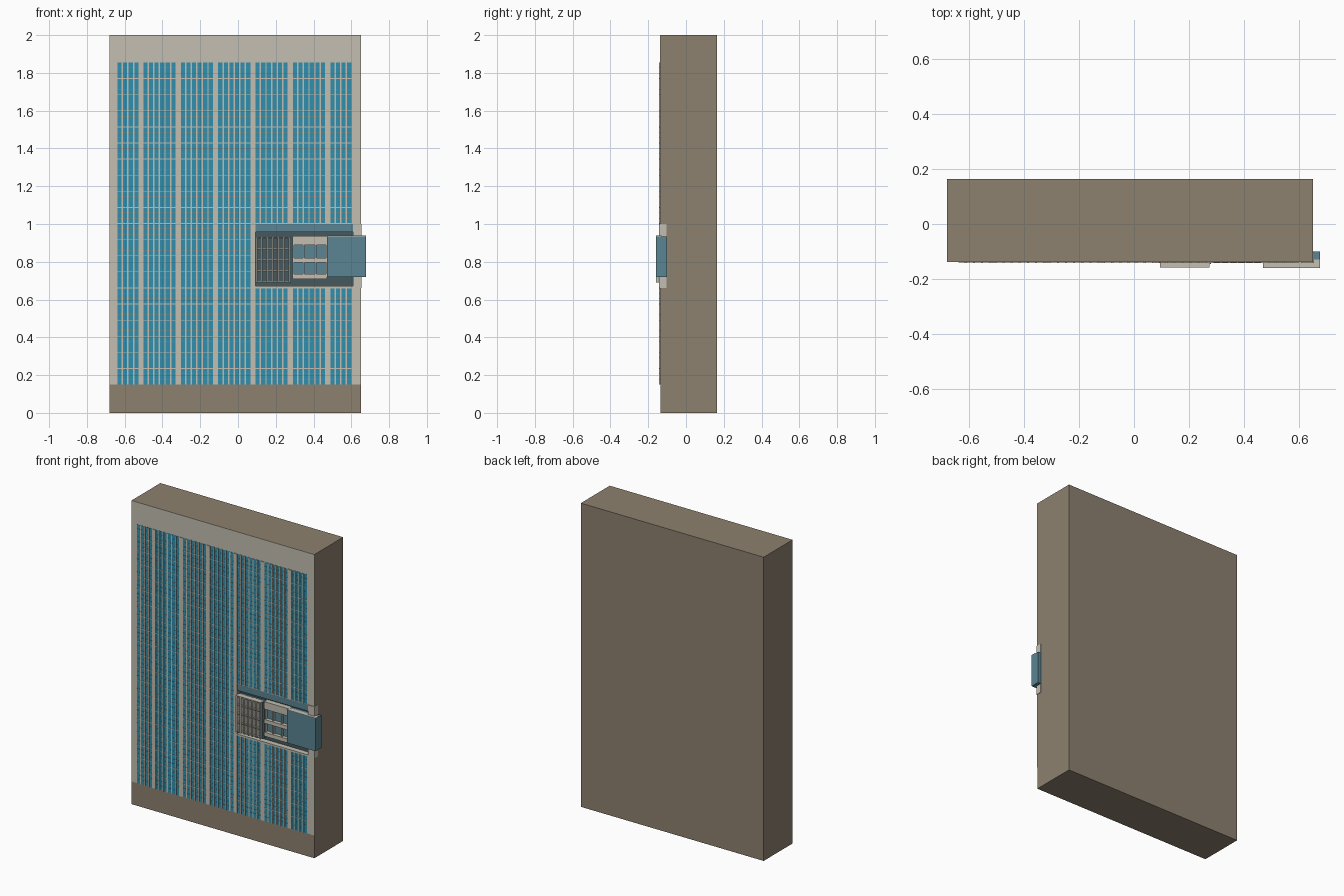
import bpy, bmesh

cube = bpy.data.objects.get("Cube")
if cube:
    bpy.data.objects.remove(cube, do_unlink=True)


def material(name, rgb):
    lin = [((c / 255 + 0.055) / 1.055) ** 2.4 for c in rgb] + [1]
    m = bpy.data.materials.new(name)
    m.use_nodes = True
    m.diffuse_color = lin
    bsdf = next(n for n in m.node_tree.nodes if n.type == 'BSDF_PRINCIPLED')
    bsdf.inputs["Base Color"].default_value = lin
    return m


tan = material("tan stone", (141, 129, 111))
pale = material("pale concrete", (195, 191, 178))
glass = material("blue glass", (47, 143, 173))
slate = material("slate blue", (91, 133, 147))
dark = material("dark slate", (70, 88, 94))


def boxes(name, mat, items):
    """One object from boxes given as (x0, x1, y0, y1, z0, z1)."""
    bm = bmesh.new()
    for x0, x1, y0, y1, z0, z1 in items:
        r = bmesh.ops.create_cube(bm, size=1)
        for v in r["verts"]:
            v.co.x = x1 if v.co.x > 0 else x0
            v.co.y = y1 if v.co.y > 0 else y0
            v.co.z = z1 if v.co.z > 0 else z0
    me = bpy.data.meshes.new(name)
    bm.to_mesh(me)
    bm.free()
    me.materials.append(mat)
    ob = bpy.data.objects.new(name, me)
    bpy.context.scene.collection.objects.link(ob)
    return ob


LEFT, RIGHT, FRONT, BACK = -0.68, 0.652, -0.136, 0.163
BASE, HEAD = 0.15, 1.855
HX0, HX1, HZ0, HZ1 = 0.092, 0.608, 0.66, 1.0      # bay opening
RECESS = -0.105


def around(x0, x1, y0, y1, z0, z1):
    """Split a facade box so that it leaves the bay opening free."""
    if x1 <= HX0 or x0 >= HX1 or z1 <= HZ0 or z0 >= HZ1:
        return [(x0, x1, y0, y1, z0, z1)]
    out = []
    if z0 < HZ0:
        out.append((x0, x1, y0, y1, z0, HZ0))
    if z1 > HZ1:
        out.append((x0, x1, y0, y1, HZ1, z1))
    a, b = max(z0, HZ0), min(z1, HZ1)
    if x0 < HX0:
        out.append((x0, HX0, y0, y1, a, b))
    if x1 > HX1:
        out.append((HX1, x1, y0, y1, a, b))
    return out


# Main slab with the bay recess cut into it
body = boxes("building_slab", tan, [(LEFT, RIGHT, FRONT, BACK, 0, 2)])
cutter = boxes("recess_cutter", dark, [(HX0, HX1, -0.3, RECESS, HZ0, HZ1)])
cutter.hide_render = True
cutter.hide_viewport = True
cutter.display_type = 'WIRE'
cut = body.modifiers.new("recess", 'BOOLEAN')
cut.operation = 'DIFFERENCE'
cut.solver = 'EXACT'
cut.object = cutter

# Pale facade sheet
boxes("facade_panel", pale,
      around(LEFT, RIGHT, FRONT - 0.0015, FRONT, BASE, 2))

# Window groups: narrow strips with ribs, piers and floor bars
PITCH, STRIP = 0.0296, 0.022
groups = [(-0.638, 4)] + [(-0.501 + 0.198 * i, 6) for i in range(5)] + [(0.489, 4)]
strips, ribs, bars, rails = [], [], [], []
FLOOR = (HEAD - BASE) / 20
previous = None
for start, count in groups:
    end = start + (count - 1) * PITCH + STRIP
    for i in range(count):
        x = start + i * PITCH
        strips += around(x, x + STRIP, -0.1382, -0.137, BASE, HEAD)
        if i < count - 1:
            ribs += around(x + STRIP, x + PITCH, -0.142, -0.137, BASE, HEAD)
    if previous is not None:
        ribs += around(previous, start, -0.142, -0.137, BASE, HEAD)
    previous = end
    for f in range(20):
        z = BASE + f * FLOOR
        if f:
            bars += around(start, end, -0.1405, -0.137, z - 0.002, z + 0.002)
        for k in (1, 2):
            zr = z + k * FLOOR / 3
            rails += around(start, end, -0.1395, -0.137, zr - 0.0008, zr + 0.0008)
boxes("window_strips", glass, strips)
boxes("facade_ribs", pale, ribs)
boxes("floor_bars", pale, bars)
boxes("window_rails", tan, rails)

# Bay recess: lining, lintel band, sill and corner post
boxes("recess_back", dark, [(HX0, HX1, RECESS - 0.002, RECESS, HZ0, HZ1)])
boxes("recess_lintel", slate, [(HX0, HX1, -0.138, RECESS, 0.957, HZ1)])
boxes("recess_sill", pale, [(HX0, HX1, -0.142, RECESS, HZ0, HZ0 + 0.011)])
boxes("corner_post", pale, [(HX1, RIGHT + 0.003, -0.142, -0.103, HZ0, HZ1)])

# Lattice screen on the bay's right
LX0, LX1, LZ0, LZ1 = 0.094, 0.275, 0.69, 0.932
lattice = []
for i in range(7):
    x = LX0 + i * (LX1 - LX0 - 0.008) / 6
    lattice.append((x, x + 0.008, -0.158, -0.125, LZ0, LZ1))
for i in range(5):
    z = LZ0 + i * (LZ1 - LZ0 - 0.008) / 4
    lattice.append((LX0, LX1, -0.15, -0.13, z, z + 0.008))
lattice.append((LX0, LX1, -0.158, -0.125, LZ1 - 0.006, LZ1))
boxes("lattice_screen", pale, lattice)
boxes("lattice_backing", dark, [(LX0, LX1, -0.128, RECESS, LZ0, LZ1)])
boxes("lattice_side", slate, [(LX1, LX1 + 0.006, -0.145, RECESS, LZ0, LZ1)])

# Middle balconies: pale bands, posts and glazing
BX0, BX1 = 0.289, 0.472
boxes("balcony_bands", pale, [(BX0, BX1, -0.142, RECESS, a, b) for a, b in
                              ((0.888, 0.937), (0.795, 0.82), (0.71, 0.736))])
boxes("balcony_posts", pale,
      [(x, x + 0.007, -0.135, RECESS, 0.71, 0.937)
       for x in (BX0, 0.345, 0.408, BX1 - 0.007)])
boxes("balcony_glazing", slate, [(BX0, BX1, -0.118, RECESS, 0.71, 0.888)])

# Projecting glazed box that overhangs the corner
boxes("glazed_box", slate, [(0.47, 0.677, -0.16, -0.1, 0.72, 0.935)])
boxes("glazed_box_cap", pale, [(0.47, 0.677, -0.16, -0.13, 0.935, 0.938)])
